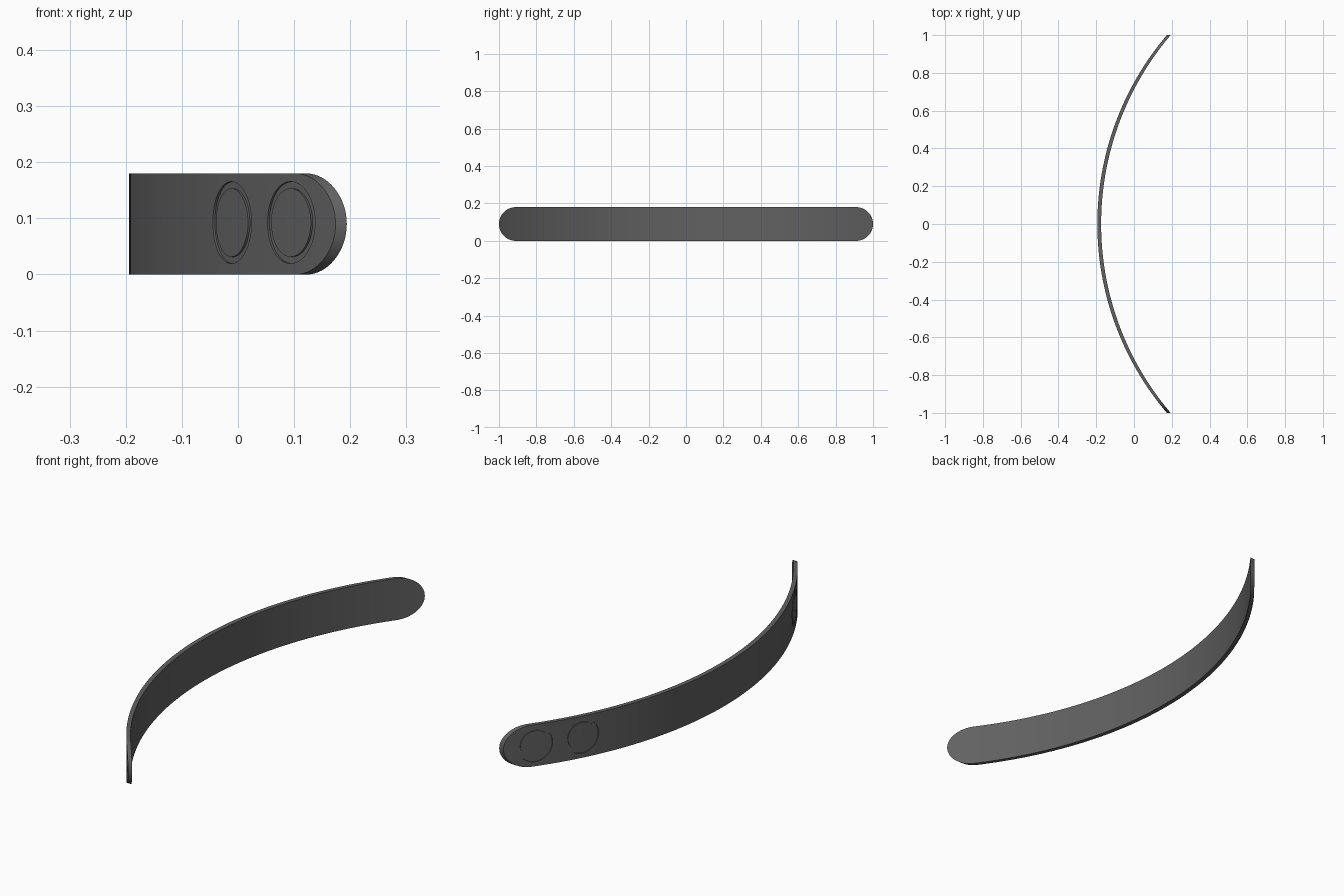
import bpy, bmesh
from math import sin, cos, pi, sqrt, asin

if "Cube" in bpy.data.objects:
    bpy.data.objects.remove(bpy.data.objects["Cube"])

R, H = 1.543, 0.09           # bend radius, half height (also end radius)
CX = -0.194 + R              # bend centre
T = 0.02                     # thickness


def make_object(name, bm):
    bmesh.ops.recalc_face_normals(bm, faces=bm.faces)
    mesh = bpy.data.meshes.new(name)
    bm.to_mesh(mesh)
    bm.free()
    ob = bpy.data.objects.new(name, mesh)
    bpy.context.collection.objects.link(ob)
    return ob


# Curved strap with round ends, built from columns along y
half = [i * (1 - H) / 40 for i in range(41)]
half += [1 - H + H * sin(i * pi / 32) for i in range(1, 17)]
ys = [-y for y in reversed(half[1:])] + half
bm = bmesh.new()
prev = None
for y in ys:
    d = max(0.0, abs(y) - (1 - H))
    h = sqrt(max(0.0, H * H - d * d))
    x = CX - sqrt(R * R - y * y)
    col = [bm.verts.new(p) for p in ((x, y, H - h), (x, y, H + h),
                                     (x + T, y, H + h), (x + T, y, H - h))]
    if prev:
        for i in range(4):
            j = (i + 1) % 4
            bm.faces.new((prev[i], prev[j], col[j], col[i]))
    prev = col
bmesh.ops.remove_doubles(bm, verts=bm.verts, dist=1e-5)
bm.edges.ensure_lookup_table()
# Close the two tips where the columns shrink to a line
bmesh.ops.dissolve_degenerate(bm, edges=bm.edges, dist=1e-6)
strap = make_object("curved_strap", bm)

# Ring-shaped cutters that follow the bend, two at each end
bm = bmesh.new()
N = 64
for side in (-1, 1):
    for yc in (0.727, 0.897):
        a0 = side * asin(yc / R)
        loops = []
        for r, rad in ((0.073, R + 0.01), (0.073, R - 0.004),
                       (0.061, R - 0.004), (0.061, R + 0.01)):
            loop = []
            for k in range(N):
                t = 2 * pi * k / N
                a = a0 + r * cos(t) / R
                loop.append(bm.verts.new((CX - rad * cos(a), rad * sin(a),
                                          0.0925 + r * sin(t))))
            loops.append(loop)
        for i in range(4):
            p, q = loops[i], loops[(i + 1) % 4]
            for k in range(N):
                m = (k + 1) % N
                bm.faces.new((p[k], p[m], q[m], q[k]))
cutter = make_object("ring_groove_cutter", bm)
cutter.hide_render = True

# Cut the grooves
mod = strap.modifiers.new("grooves", 'BOOLEAN')
mod.operation = 'DIFFERENCE'
mod.solver = 'EXACT'
mod.object = cutter
bpy.context.view_layer.objects.active = strap
strap.select_set(True)
cutter.select_set(False)
bpy.ops.object.modifier_apply(modifier=mod.name)
bpy.data.objects.remove(cutter)
bpy.ops.object.shade_smooth_by_angle(angle=0.5)

# Dark grey finish
mat = bpy.data.materials.new("dark_grey")
mat.diffuse_color = (0.12, 0.12, 0.12, 1)
mat.use_nodes = True
mat.node_tree.nodes["Principled BSDF"].inputs["Base Color"].default_value = mat.diffuse_color
strap.data.materials.append(mat)
